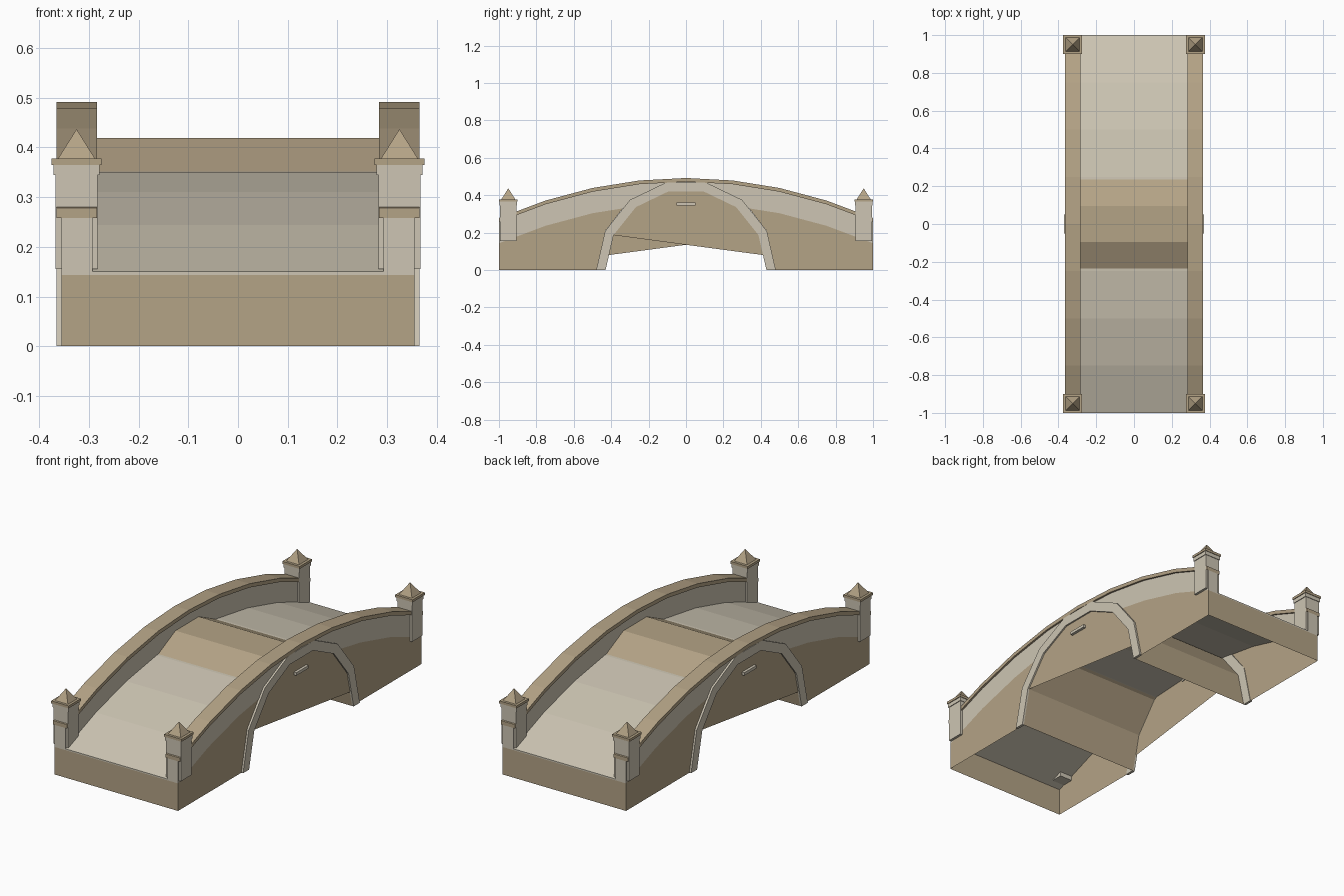
import bpy, bmesh, math
from mathutils import Matrix

cube = bpy.data.objects.get("Cube")
if cube:
    bpy.data.objects.remove(cube, do_unlink=True)


def material(name, rgb):
    m = bpy.data.materials.new(name)
    m.use_nodes = True
    m.diffuse_color = (*rgb, 1)
    m.node_tree.nodes["Principled BSDF"].inputs["Base Color"].default_value = (*rgb, 1)
    return m


TAN = material("tan_stone", (0.456, 0.366, 0.238))
GREY = material("pale_grey_stone", (0.61, 0.558, 0.451))

WALL = 0.355      # outer face of the side walls
INNER = 0.293     # inner face of the parapets
RISE = 0.214      # hump of the bridge
SPAN_R = 0.43     # arch radius
RING_R = 0.48
ARCH_SIDES = 7


def finish(name, bm, mat):
    mesh = bpy.data.meshes.new(name)
    bm.to_mesh(mesh)
    bm.free()
    mesh.materials.append(mat)
    ob = bpy.data.objects.new(name, mesh)
    bpy.context.collection.objects.link(ob)
    return ob


def hump(base):
    """Eight-segment curve along the bridge, starting at height base."""
    ys = [i / 4 - 1 for i in range(9)]
    return [(y, base + RISE * (1 - y * y)) for y in ys]


def arc(r):
    angles = [math.pi * i / ARCH_SIDES for i in range(ARCH_SIDES + 1)]
    return [(-r * math.cos(a), r * math.sin(a)) for a in angles]


def band(name, lower, upper, x0, x1, mat):
    """Solid strip between two curves in the yz plane."""
    bm = bmesh.new()
    rows = [[bm.verts.new((x, y, z)) for y, z in pts]
            for x, pts in ((x0, lower), (x1, lower), (x1, upper), (x0, upper))]
    for a, b in zip(rows, rows[1:] + rows[:1]):
        for i in range(len(a) - 1):
            bm.faces.new((a[i], a[i + 1], b[i + 1], b[i]))
    for k in (0, -1):
        bm.faces.new([r[k] for r in rows])
    bmesh.ops.recalc_face_normals(bm, faces=bm.faces)
    return finish(name, bm, mat)


def sheet(name, points, mat, outward):
    """Single flat face, turned to look along outward."""
    bm = bmesh.new()
    f = bm.faces.new([bm.verts.new(p) for p in points])
    f.normal_update()
    if f.normal.dot(outward) < 0:
        f.normal_flip()
    return finish(name, bm, mat)


def block(name, center, size, mat):
    bm = bmesh.new()
    bmesh.ops.create_cube(bm, size=1, matrix=Matrix.Translation(center) @ Matrix.Diagonal((*size, 1)))
    return finish(name, bm, mat)


# Walkway slab
band("deck", hump(0.143), hump(0.15), -INNER, INNER, GREY)

# Arch barrel, open below, its crown rising through the walkway
bm = bmesh.new()
left, right = [[bm.verts.new((x, y, z)) for y, z in arc(SPAN_R)] for x in (-WALL, WALL)]
for i in range(ARCH_SIDES):
    bm.faces.new((left[i], right[i], right[i + 1], left[i + 1]))
bmesh.ops.recalc_face_normals(bm, faces=bm.faces)
finish("arch_barrel", bm, TAN)

for s, side in ((1, "left"), (-1, "right")):
    def strip(name, lower, upper, a, b, mat):
        band(f"{side}_{name}", lower, upper, *sorted((s * a, s * b)), mat)

    # Parapet with overhanging coping
    strip("parapet", hump(0.143), hump(0.258), INNER, WALL, GREY)
    strip("coping", hump(0.258), hump(0.278), 0.284, 0.365, TAN)

    # Raised arch ring
    strip("arch_ring", arc(SPAN_R), arc(RING_R), 0.352, 0.365, GREY)

    # Infill plate inside the ring with a slanted lower edge
    infill = arc(SPAN_R)[1:-1] + [(0.413, 0.08)]
    sheet(side + "_arch_infill", [(s * 0.357, s * y, z) for y, z in infill], TAN, (s, 0, 0))

    # Plaque under the crown
    block(side + "_plaque", (s * 0.362, 0, 0.353), (0.018, 0.1, 0.015), GREY)

    for e, end in ((-1, "front"), (1, "back")):
        # Abutment side wall, stopping at the arch ring
        outline = [(1, 0), (RING_R, 0), arc(RING_R)[-2], (0.335, 0.333)]
        outline += [p for p in hump(0.143) if p[0] > 0.4]
        sheet(f"{end}_{side}_wall", [(s * WALL, e * y, z) for y, z in outline], TAN, (s, 0, 0))

        # End post: shaft, neck, cap and pyramid
        x, y, tag = s * 0.325, e * 0.95, f"{end}_{side}_post"
        block(tag + "_shaft", (x, y, 0.26), (0.085, 0.088, 0.21), GREY)
        block(tag + "_neck", (x, y, 0.355), (0.092, 0.094, 0.02), GREY)
        block(tag + "_cap", (x, y, 0.3715), (0.1, 0.1, 0.013), TAN)
        bm = bmesh.new()
        bmesh.ops.create_cone(
            bm, cap_ends=True, segments=4, radius1=0.037 * math.sqrt(2), radius2=0, depth=0.059,
            matrix=Matrix.Translation((x, y, 0.4075)) @ Matrix.Rotation(math.pi / 4, 4, "Z"))
        finish(tag + "_pyramid", bm, TAN)

# End walls of the abutments, open underneath
for e, end in ((-1, "front"), (1, "back")):
    corners = [(-WALL, 0), (WALL, 0), (WALL, 0.143), (-WALL, 0.143)]
    sheet(end + "_wall", [(x, e, z) for x, z in corners], TAN, (0, e, 0))
